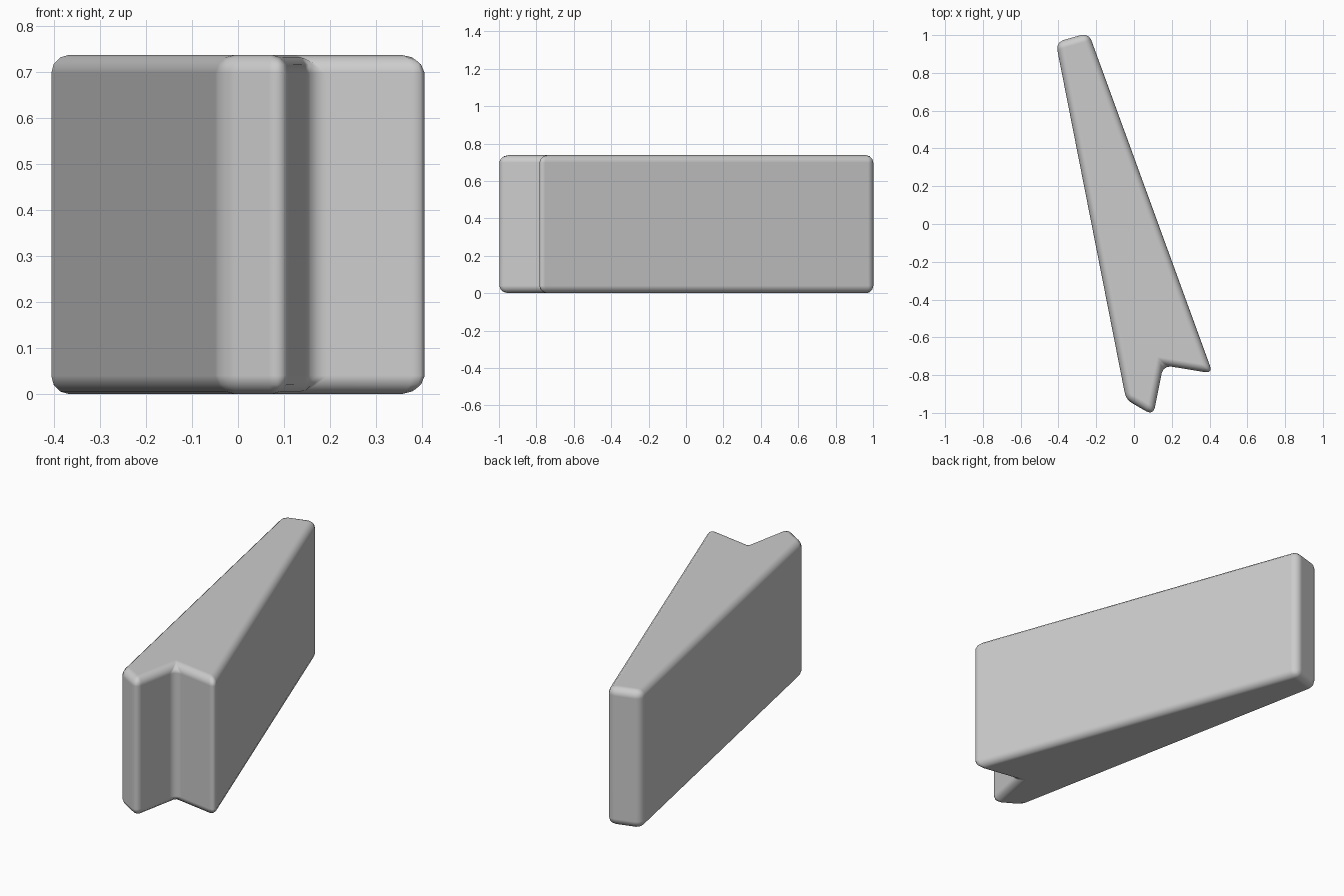
import bpy
import bmesh

cube = bpy.data.objects.get("Cube")
if cube:
    bpy.data.objects.remove(cube, do_unlink=True)

HEIGHT = 0.738

# Single grey finish
grey = bpy.data.materials.new("plain grey")
grey.use_nodes = True
color = (0.6, 0.6, 0.6, 1)
grey.diffuse_color = color
grey.node_tree.nodes["Principled BSDF"].inputs["Base Color"].default_value = color

# Plan outline of the tapered block: narrow back, notched front
outline = [
    (-0.414, 0.962), (-0.042, -0.93), (0.102, -1.013),
    (0.155, -0.748), (0.417, -0.791), (-0.24, 1.012),
]

bm = bmesh.new()
base = bm.faces.new([bm.verts.new((x, y, 0)) for x, y in outline])
top = bmesh.ops.extrude_face_region(bm, geom=[base])
bmesh.ops.translate(bm, vec=(0, 0, HEIGHT),
                    verts=[v for v in top["geom"] if isinstance(v, bmesh.types.BMVert)])
bmesh.ops.recalc_face_normals(bm, faces=bm.faces)
for face in bm.faces:
    face.smooth = True

mesh = bpy.data.meshes.new("notched_wedge")
bm.to_mesh(mesh)
bm.free()
mesh.materials.append(grey)
block = bpy.data.objects.new("notched_wedge", mesh)
bpy.context.collection.objects.link(block)

# Soft rounding on every edge
bevel = block.modifiers.new("rounded_edges", "BEVEL")
bevel.width = 0.04
bevel.segments = 3
bevel.limit_method = "NONE"
bevel.harden_normals = True
